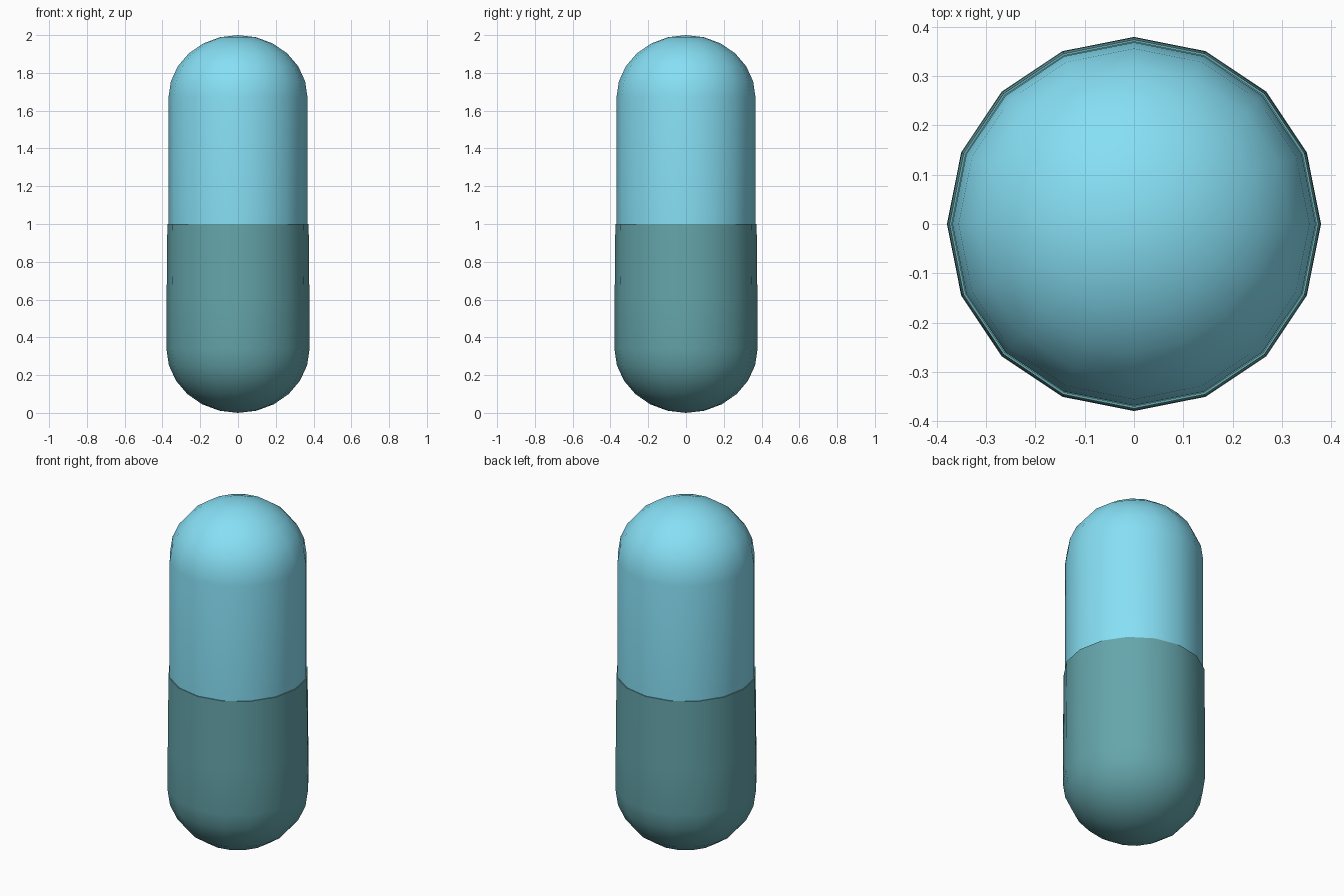
import bpy, bmesh
from math import sin, cos, pi, radians

if "Cube" in bpy.data.objects:
    bpy.data.objects.remove(bpy.data.objects["Cube"])

SIDES = 16


def material(name, color):
    m = bpy.data.materials.new(name)
    m.diffuse_color = (*color, 1)
    m.use_nodes = True
    m.node_tree.nodes["Principled BSDF"].inputs["Base Color"].default_value = m.diffuse_color
    return m


def dome(radius, base_z, tip_z, steps=6):
    # quarter-ellipse profile from the tip to the straight wall
    return [(radius * sin(i * pi / 2 / steps),
             base_z + (tip_z - base_z) * cos(i * pi / 2 / steps))
            for i in range(steps + 1)]


def lathe(name, profile, mat):
    bm = bmesh.new()
    verts = [bm.verts.new((r, 0, z)) for r, z in profile]
    edges = [bm.edges.new(pair) for pair in zip(verts, verts[1:])]
    bmesh.ops.spin(bm, geom=verts + edges, cent=(0, 0, 0), axis=(0, 0, 1),
                   angle=2 * pi, steps=SIDES, use_merge=True)
    bmesh.ops.remove_doubles(bm, verts=bm.verts, dist=0.0005)
    bmesh.ops.recalc_face_normals(bm, faces=bm.faces)
    mesh = bpy.data.meshes.new(name)
    bm.to_mesh(mesh)
    bm.free()
    mesh.materials.append(mat)
    obj = bpy.data.objects.new(name, mesh)
    bpy.context.collection.objects.link(obj)
    bpy.ops.object.select_all(action='DESELECT')
    obj.select_set(True)
    bpy.context.view_layer.objects.active = obj
    bpy.ops.object.shade_smooth_by_angle(angle=radians(40))
    return obj


# upper capsule half, its plain end tucked inside the lower half
lathe("upper_shell",
      dome(0.368, 1.67, 2.0) + [(0.368, 1.0), (0.366, 0.6), (0, 0.6)],
      material("light_blue", (0.24, 0.74, 0.91)))

# lower capsule half with a thin open rim around the upper half
lathe("lower_shell",
      dome(0.379, 0.34, 0.0) + [(0.378, 0.6), (0.374, 1.0), (0.369, 1.0),
                                (0.369, 0.6), (0, 0.59)],
      material("teal", (0.13, 0.38, 0.41)))
